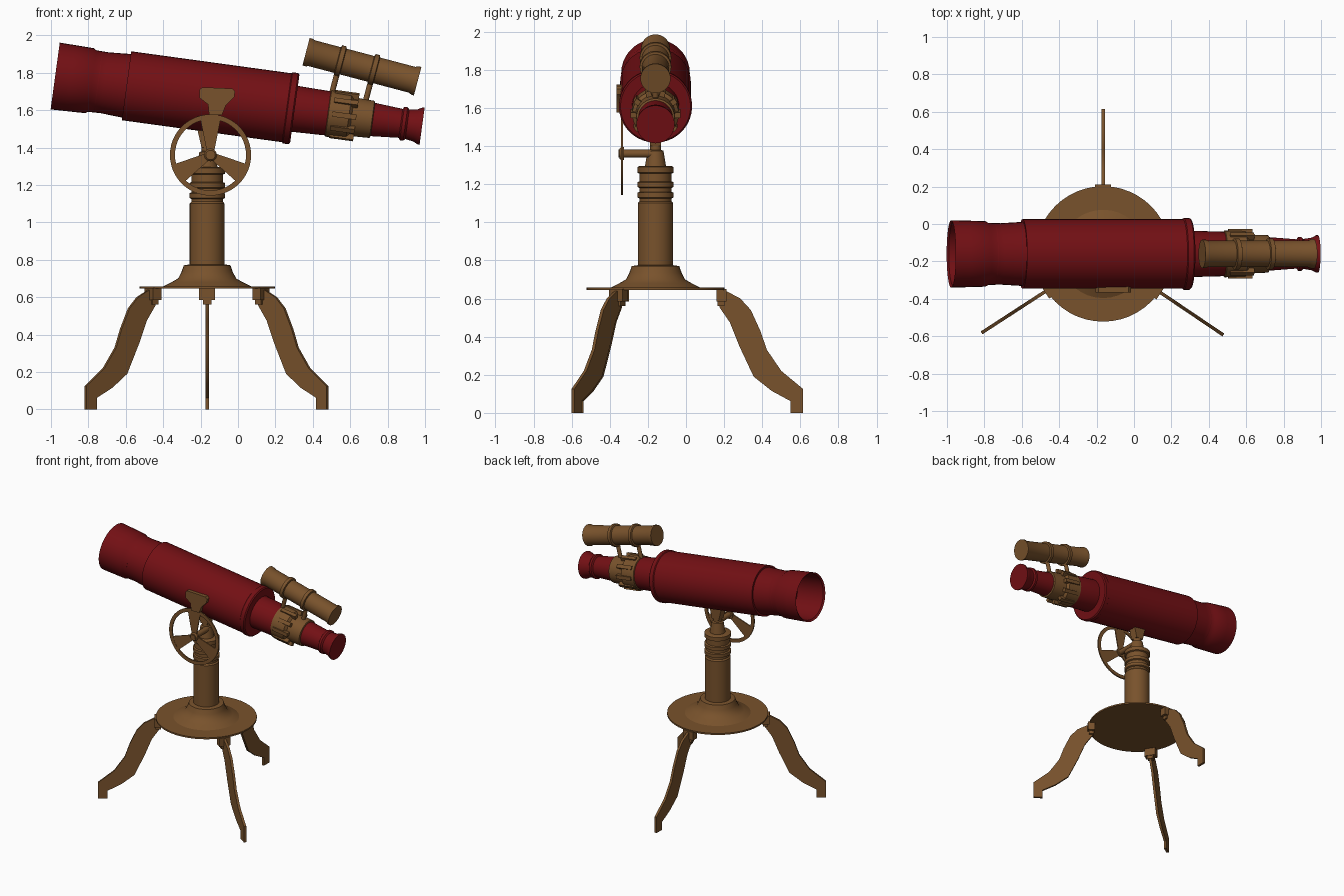
import bpy, bmesh
from math import sin, cos, pi, radians
from mathutils import Matrix, Vector

if "Cube" in bpy.data.objects:
    bpy.data.objects.remove(bpy.data.objects["Cube"])


def material(name, rgb):
    m = bpy.data.materials.new(name)
    m.use_nodes = True
    m.diffuse_color = (*rgb, 1)
    m.node_tree.nodes["Principled BSDF"].inputs["Base Color"].default_value = (*rgb, 1)
    return m


RED = material("dark red", (0.17, 0.005, 0.007))
BRASS = material("aged brass", (0.19, 0.085, 0.025))
CX, CY = -0.165, -0.16


def finish(name, bm, mat, matrix=Matrix(), smooth=True):
    bmesh.ops.recalc_face_normals(bm, faces=bm.faces)
    me = bpy.data.meshes.new(name)
    bm.to_mesh(me)
    bm.free()
    ob = bpy.data.objects.new(name, me)
    bpy.context.collection.objects.link(ob)
    me.materials.append(mat)
    ob.matrix_world = matrix
    if smooth:
        bpy.ops.object.select_all(action='DESELECT')
        ob.select_set(True)
        bpy.context.view_layer.objects.active = ob
        bpy.ops.object.shade_smooth_by_angle(angle=radians(35))
    return ob


def along(start, direction):
    """Matrix placing local z along a direction."""
    return Matrix.Translation(start) @ Vector(direction).to_track_quat('Z', 'Y').to_matrix().to_4x4()


def lathe(name, profile, mat, matrix, sides=36, ring=False):
    """Turn (radius, height) points about local z; a ring joins last to first."""
    bm = bmesh.new()
    loops = [[bm.verts.new((r * cos(2 * pi * i / sides), r * sin(2 * pi * i / sides), h))
              for i in range(sides)] for r, h in profile]
    pairs = list(zip(loops, loops[1:]))
    if ring:
        pairs.append((loops[-1], loops[0]))
    else:
        bm.faces.new(loops[0])
        bm.faces.new(loops[-1])
    for a, b in pairs:
        for i in range(sides):
            j = (i + 1) % sides
            bm.faces.new((a[i], a[j], b[j], b[i]))
    return finish(name, bm, mat, matrix)


def prism(name, outline, thick, mat, matrix, smooth=True):
    """Extrude an outline in local xz along y, centred."""
    bm = bmesh.new()
    face = bm.faces.new([bm.verts.new((x, -thick / 2, z)) for x, z in outline])
    out = bmesh.ops.extrude_face_region(bm, geom=[face])
    bmesh.ops.translate(bm, vec=(0, thick, 0),
                        verts=[v for v in out["geom"] if isinstance(v, bmesh.types.BMVert)])
    return finish(name, bm, mat, matrix, smooth)


def box(name, x0, x1, z0, z1, thick, mat, matrix):
    return prism(name, [(x0, z0), (x1, z0), (x1, z1), (x0, z1)], thick, mat, matrix, False)


# Stand: plate, flared foot, column with collars
stand = Matrix.Translation((CX, CY, 0))
lathe("base_plate", [(.362, .645), (.362, .657)], BRASS, stand, 48)
lathe("column_foot", [(.24, .655), (.19, .68), (.155, .70), (.137, .735), (.125, .77), (.093, .775)],
      BRASS, stand)
column = [(.093, .76), (.093, 1.10), (.084, 1.11)]
for low, high in ((1.125, 1.16), (1.18, 1.215), (1.255, 1.295)):
    column += [(.084, low), (.095, low + .005), (.095, high - .005), (.084, high)]
lathe("column", column + [(.055, 1.295), (.042, 1.375), (.03, 1.38), (.03, 1.44)], BRASS, stand)
prism("tube_saddle", [(-.03, 1.40), (.03, 1.40), (.06, 1.53), (-.06, 1.53)], .06, BRASS, stand)

# Three curved legs with brackets
leg = [(.335, .64), (.37, .64), (.445, .60), (.50, .54), (.55, .43), (.585, .33), (.66, .22),
       (.775, .125), (.775, 0), (.708, 0), (.708, .062), (.61, .115), (.515, .19),
       (.44, .35), (.39, .475), (.335, .555)]
for side, angle in (("back", 90), ("right", 213), ("left", -34)):
    turn = stand @ Matrix.Rotation(radians(angle), 4, 'Z')
    prism(side + "_leg", leg, .018, BRASS, turn)
    box(side + "_leg_bracket", .32, .372, .585, .65, .085, BRASS, turn)
    box(side + "_leg_bracket_tip", .325, .362, .56, .59, .045, BRASS, turn)

# Hand wheel with three wedge spokes and its shaft
WX, WZ = -.147, 1.36
wheel = Matrix.Translation((WX, -.335, WZ))
lathe("wheel_rim", [(.19, -.005), (.217, -.005), (.217, .005), (.19, .005)], BRASS,
      along((WX, -.335, WZ), (0, -1, 0)), 48, ring=True)
for i in range(3):
    prism("wheel_spoke", [(-.018, .01), (.018, .01), (.055, .195), (-.055, .195)], .008, BRASS,
          wheel @ Matrix.Rotation(i * 2 * pi / 3, 4, 'Y'), False)
lathe("wheel_shaft", [(.021, 0), (.021, .195)], BRASS, along((WX, CY, WZ), (0, -1, 0)), 20)
lathe("wheel_hub", [(.034, .165), (.034, .18), (.025, .19)], BRASS,
      along((WX, CY, WZ), (0, -1, 0)), 20)

# Plate clamped to the side of the tube
prism("tube_side_bracket", [(-.205, 1.665), (-.205, 1.71), (-.19, 1.722), (-.03, 1.715),
                            (-.016, 1.70), (-.02, 1.67), (-.065, 1.625), (-.085, 1.575),
                            (-.155, 1.575), (-.16, 1.63)],
      .06, BRASS, Matrix.Translation((0, -.335, 0)))

# Main telescope, tilted down to the eyepiece
tilt = radians(7.8)
tube = along((-.596, CY, 1.73), (cos(tilt), 0, -sin(tilt)))
lathe("front_barrel", [(.165, -.15), (.168, -.375), (.18, -.385), (.178, -.3), (.175, -.2),
                       (.166, -.185), (.164, -.12), (.172, .01)], RED, tube)
lathe("main_barrel", [(.186, 0), (.186, .865), (.192, .87), (.192, .9), (.184, .908)], RED, tube)
lathe("eyepiece_barrel", [(.124, .9), (.119, 1.08), (.092, 1.3), (.078, 1.48), (.09, 1.487),
                          (.09, 1.505), (.08, 1.515), (.087, 1.56), (.1, 1.585), (.1, 1.595)],
      RED, tube)

# Clamp collar with ribs
lathe("clamp_collar", [(.115, 1.085), (.125, 1.09), (.122, 1.2), (.104, 1.215), (.1, 1.325),
                       (.088, 1.33)], BRASS, tube)
for i in range(10):
    box("clamp_rib", .09, .132, 1.11, 1.24, .028, BRASS,
        tube @ Matrix.Rotation(i * pi / 5, 4, 'Z'))

# Finder scope with bands and posts
pitch = radians(14.8)
axis = Vector((cos(pitch), 0, -sin(pitch)))
down = Vector((-sin(pitch), 0, -cos(pitch)))
start = Vector((.364, CY, 1.912))
lathe("finder_scope", [(.076, 0), (.076, .02), (.071, .03), (.071, .585), (.079, .605), (.079, .617)],
      BRASS, along(start, axis))
for t in (.19, .375):
    lathe("finder_band", [(.07, t - .016), (.083, t - .012), (.083, t + .012), (.07, t + .016)],
          BRASS, along(start, axis))
    lathe("finder_post", [(.015, .06), (.015, .22)], BRASS, along(start + axis * t, down), 16)
